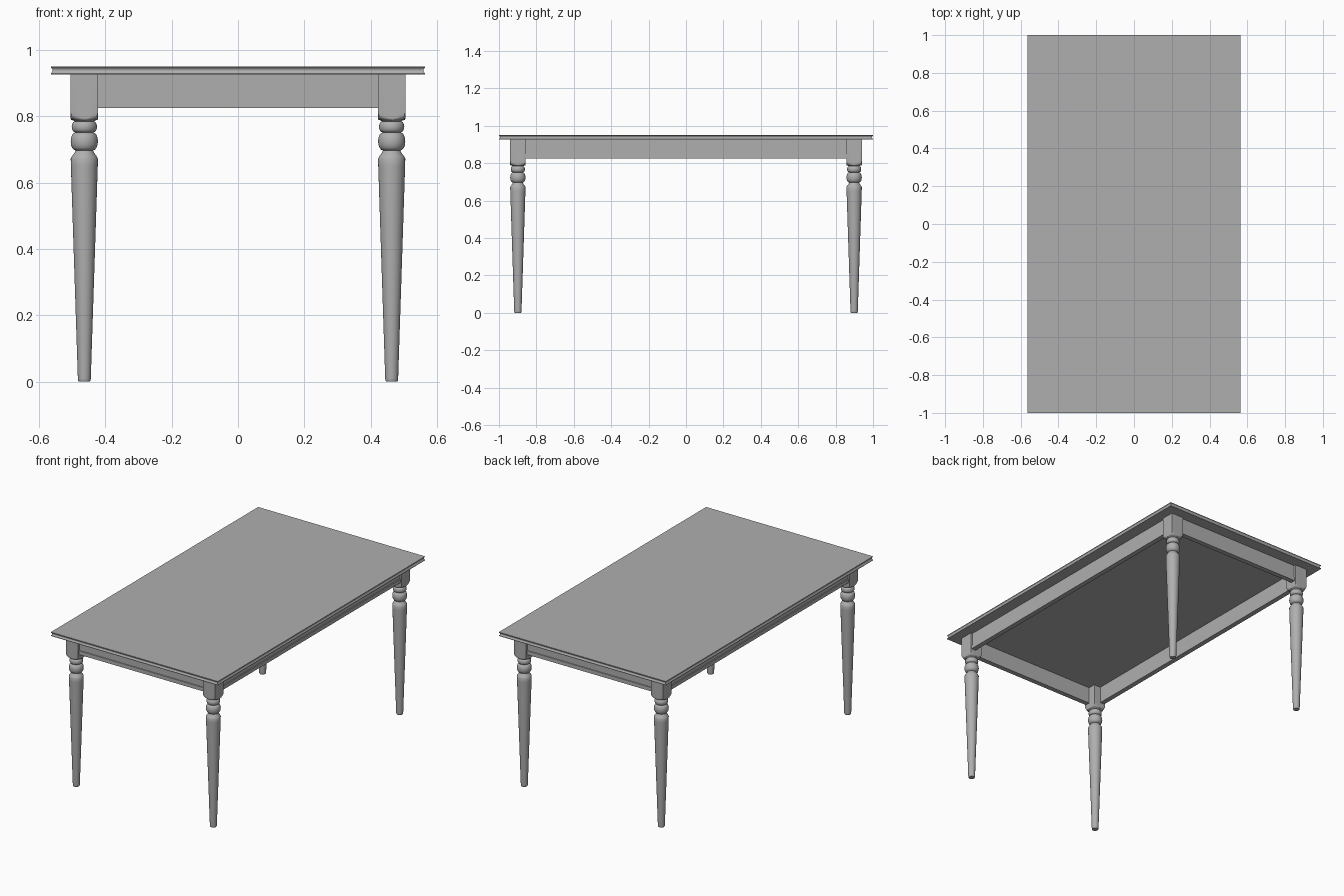
import bpy, bmesh, math

if "Cube" in bpy.data.objects:
    bpy.data.objects.remove(bpy.data.objects["Cube"])

grey = bpy.data.materials.new("mid_grey")
grey.diffuse_color = (0.43, 0.43, 0.43, 1)
grey.use_nodes = True
grey.node_tree.nodes["Principled BSDF"].inputs["Base Color"].default_value = grey.diffuse_color

def finish(name, bm):
    bmesh.ops.recalc_face_normals(bm, faces=bm.faces)
    me = bpy.data.meshes.new(name)
    bm.to_mesh(me)
    bm.free()
    me.materials.append(grey)
    ob = bpy.data.objects.new(name, me)
    bpy.context.collection.objects.link(ob)
    bpy.ops.object.select_all(action='DESELECT')
    ob.select_set(True)
    bpy.context.view_layer.objects.active = ob
    bpy.ops.object.shade_smooth_by_angle(angle=math.radians(35))
    return ob

def loft(name, rings):
    """Skin equal-length rings and cap both ends."""
    bm = bmesh.new()
    vs = [[bm.verts.new(p) for p in r] for r in rings]
    n = len(vs[0])
    for a, b in zip(vs, vs[1:]):
        for i in range(n):
            j = (i + 1) % n
            bm.faces.new((a[i], a[j], b[j], b[i]))
    bm.faces.new(vs[0])
    bm.faces.new(vs[-1])
    return finish(name, bm)

# Table top with a hollow moulded edge: (inset, z)
TOP = [(0.0, 0.926), (0.0, 0.929), (0.003, 0.932), (0.005, 0.936),
       (0.005, 0.940), (0.003, 0.944), (0.0, 0.947), (0.0, 0.950)]
loft("table_top", [[(sx * (0.564 - d), sy * (1 - d), z)
                    for sx, sy in ((-1, -1), (1, -1), (1, 1), (-1, 1))] for d, z in TOP])

# Leg outline (radius, z), clamped to a square so the upper block blends into the turning
HALF, SEG = 0.041, 32
LX, LY = 0.463, 0.899

def bead(r0, r1, z0, z1, n=8):
    """Half-ellipse bulge from z0 to z1."""
    return [(r0 + (r1 - r0) * math.sin(math.pi * i / n),
             z0 + (z1 - z0) * (1 - math.cos(math.pi * i / n)) / 2) for i in range(n + 1)]

outline = [(0.017, 0), (0.019, 0.004), (0.0195, 0.01), (0.0405, 0.650), (0.041, 0.672),
           (0.038, 0.678), (0.033, 0.685), (0.028, 0.692), (0.026, 0.696)]
outline += bead(0.027, 0.041, 0.697, 0.751)
outline += bead(0.029, 0.038, 0.752, 0.784)
outline += [(0.033, 0.787), (0.040, 0.789), (0.045, 0.792), (0.050, 0.796),
            (0.054, 0.801), (0.058, 0.809), (0.06, 0.928)]

def leg_ring(r, z, cx, cy):
    pts = []
    for i in range(SEG):
        a = 2 * math.pi * i / SEG
        c, s = math.cos(a), math.sin(a)
        q = min(r, HALF / max(abs(c), abs(s)))
        pts.append((cx + q * c, cy + q * s, z))
    return pts

for sx, side in ((-1, "left"), (1, "right")):
    for sy, end in ((-1, "front"), (1, "back")):
        loft(f"{end}_{side}_leg", [leg_ring(r, z, sx * LX, sy * LY) for r, z in outline])

# Aprons: cross-section (outward offset from leg centre line, z) with a lower moulding
APRON = [(0.004, 0.825), (0.034, 0.825), (0.034, 0.848), (0.030, 0.849),
         (0.030, 0.928), (0.004, 0.928)]
for s, name in ((-1, "front"), (1, "back")):
    loft(f"{name}_apron", [[(x, s * (LY + d), z) for d, z in APRON] for x in (-LX + 0.03, LX - 0.03)])
for s, name in ((-1, "left"), (1, "right")):
    loft(f"{name}_apron", [[(s * (LX + d), y, z) for d, z in APRON] for y in (-LY + 0.03, LY - 0.03)])
